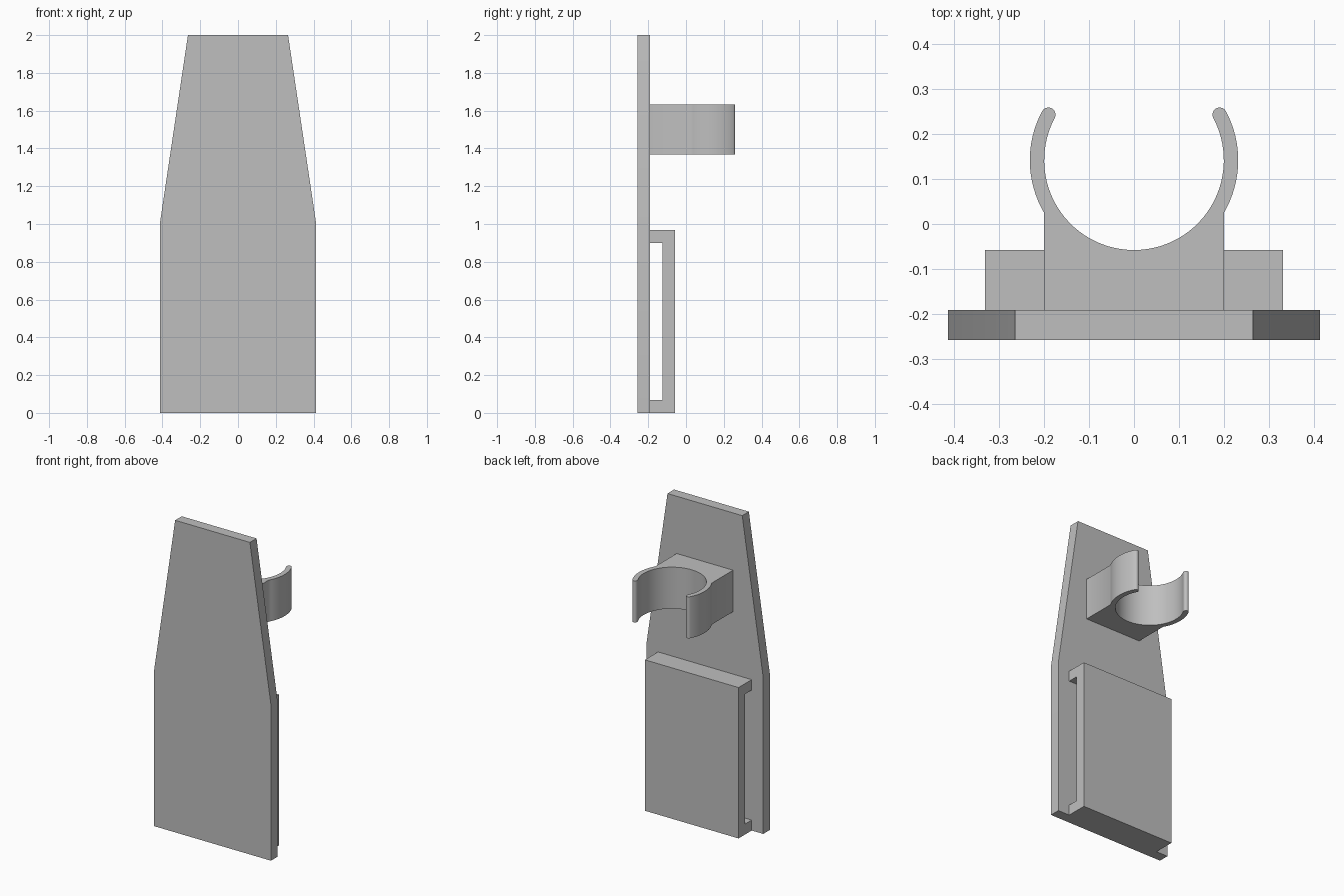
import bpy, bmesh
from math import sin, cos, radians, degrees, asin
from mathutils import Vector

cube = bpy.data.objects.get("Cube")
if cube:
    bpy.data.objects.remove(cube, do_unlink=True)

grey = bpy.data.materials.new("light grey plastic")
grey.use_nodes = True
colour = (0.52, 0.52, 0.52, 1)
grey.diffuse_color = colour
grey.node_tree.nodes["Principled BSDF"].inputs["Base Color"].default_value = colour


def extrude_profile(name, points, start, end, place):
    """Extrude a closed 2D outline; place(u, v, depth) gives the 3D position."""
    bm = bmesh.new()
    face = bm.faces.new([bm.verts.new(place(u, v, start)) for u, v in points])
    side = bmesh.ops.extrude_face_region(bm, geom=[face])
    offset = Vector(place(0, 0, end)) - Vector(place(0, 0, start))
    bmesh.ops.translate(bm, vec=offset,
                        verts=[g for g in side["geom"] if isinstance(g, bmesh.types.BMVert)])
    bmesh.ops.recalc_face_normals(bm, faces=bm.faces)
    mesh = bpy.data.meshes.new(name)
    bm.to_mesh(mesh)
    bm.free()
    mesh.materials.append(grey)
    mesh.shade_smooth()
    mesh.set_sharp_from_angle(angle=radians(30))
    obj = bpy.data.objects.new(name, mesh)
    bpy.context.collection.objects.link(obj)
    return obj


def arc(cx, cy, r, a, b, steps):
    angles = [radians(a + (b - a) * i / steps) for i in range(steps + 1)]
    return [(cx + r * cos(t), cy + r * sin(t)) for t in angles]


FRONT, BACK = -0.258, -0.191    # thickness of the backing plate

# Tapered backing plate
right_half = [(0.414, 0), (0.414, 1.0), (0.265, 2.0)]
plate = right_half + [(-x, z) for x, z in reversed(right_half)]
extrude_profile("backing_plate", plate, FRONT, BACK, lambda u, v, d: (u, d, v))

# Belt loop: C-shaped section run across the width
outer_y, inner_y = -0.058, -0.125
loop = [(BACK, 0), (outer_y, 0), (outer_y, 0.967), (BACK, 0.967),
        (BACK, 0.9), (inner_y, 0.9), (inner_y, 0.067), (BACK, 0.067)]
extrude_profile("belt_loop", loop, -0.332, 0.332, lambda u, v, d: (d, u, v))

# Snap clip: block with a round cradle and two rounded spring arms
cy, r_in, r_out, half, tip = 0.142, 0.2, 0.232, 0.2, 28
r_mid, r_tip = (r_in + r_out) / 2, (r_out - r_in) / 2
join = degrees(asin((r_out ** 2 - half ** 2) ** 0.5 / r_out))
tip_x, tip_y = r_mid * cos(radians(tip)), cy + r_mid * sin(radians(tip))
arm = [(half, BACK)] + arc(0, cy, r_out, -join, tip, 16)
arm += arc(tip_x, tip_y, r_tip, tip, tip + 180, 10)[1:]
arm += arc(0, cy, r_in, tip, -90, 28)[1:]
clip = arm + [(-x, y) for x, y in reversed(arm[:-1])]
extrude_profile("snap_clip", clip, 1.367, 1.633, lambda u, v, d: (u, v, d))
